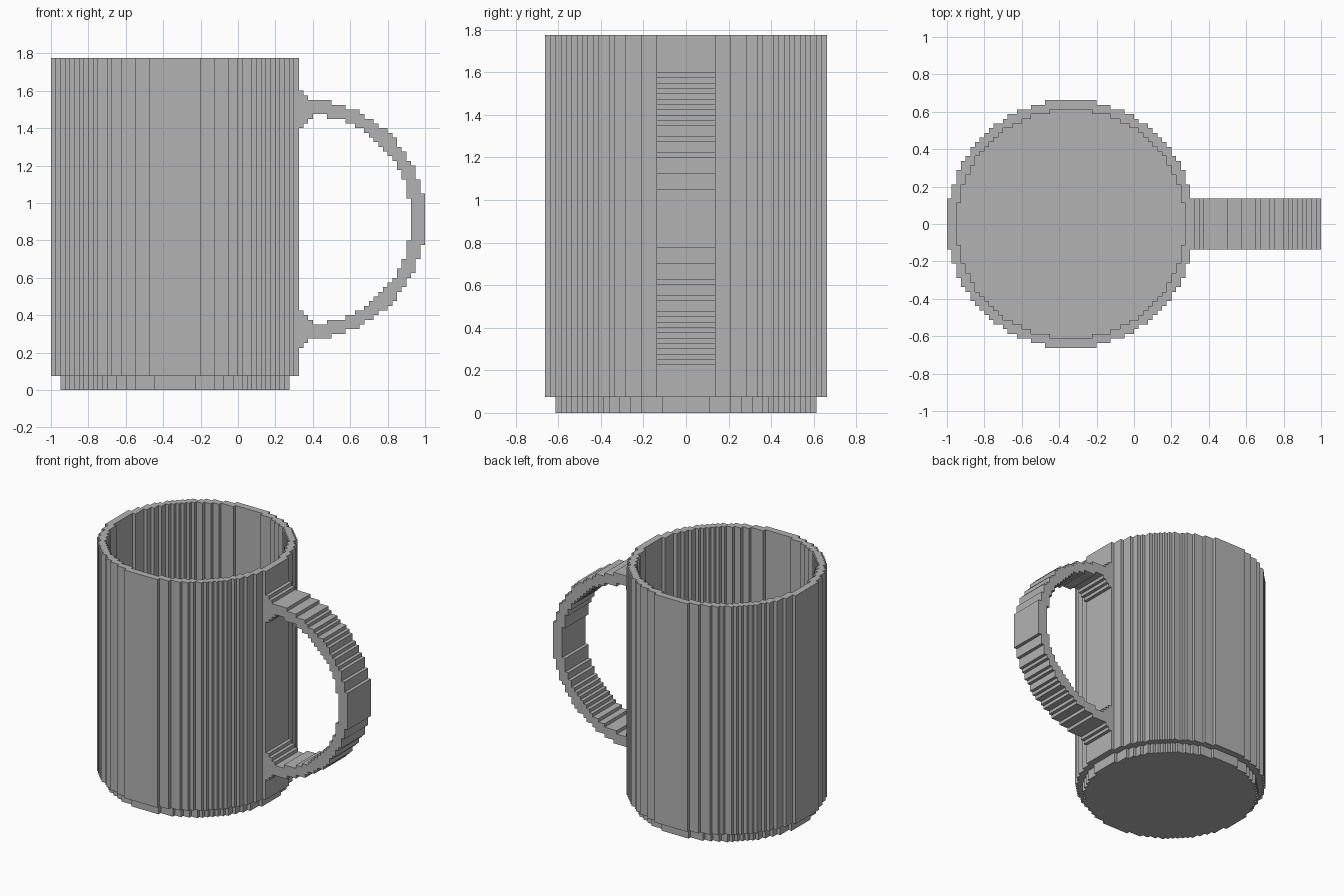
import bpy
import bmesh
import math

if "Cube" in bpy.data.objects:
    bpy.data.objects.remove(bpy.data.objects["Cube"], do_unlink=True)

S = 0.025            # edge of one block; all sizes below are in blocks
MUG_X = -13.5        # axis of the cup
WALL_X = 13          # where the handle meets the cup
RING_X, RING_Z = 14.5, 36.5   # centre of the handle ring
HALF_WIDTH = 5.5

grey = bpy.data.materials.new("grey clay")
grey.use_nodes = True
grey.diffuse_color = (0.45, 0.45, 0.45, 1)
grey.node_tree.nodes["Principled BSDF"].inputs["Base Color"].default_value = (0.45, 0.45, 0.45, 1)


def quarter(radius):
    """Stepped quarter circle, from the top flat to the right flat."""
    pts, width = [], None
    for k in range(int(radius), -1, -1):
        new = int(math.sqrt(radius ** 2 - k ** 2)) + 0.5
        if new != width:
            if width:
                pts.append((width, k + 0.5))
            pts.append((new, k + 0.5))
            width = new
    return pts


def disc(radius):
    """Whole stepped circle, clockwise."""
    q = quarter(radius)
    half = q + [(x, -y) for x, y in reversed(q)]
    return half + [(-x, y) for x, y in reversed(half)]


def loop(bm, points):
    return [bm.verts.new([c * S for c in p]) for p in points]


def sides(bm, a, b):
    n = len(a)
    for i in range(n):
        j = (i + 1) % n
        bm.faces.new((a[i], a[j], b[j], b[i]))


def ring_cap(bm, a, b):
    """Flat ring between two stepped loops at one height."""
    edges = [bm.edges.get((l[i - 1], l[i])) for l in (a, b) for i in range(len(l))]
    bmesh.ops.triangle_fill(bm, edges=edges, use_beauty=True)


def finish(bm, name):
    bmesh.ops.recalc_face_normals(bm, faces=bm.faces)
    mesh = bpy.data.meshes.new(name)
    bm.to_mesh(mesh)
    bm.free()
    mesh.materials.append(grey)
    obj = bpy.data.objects.new(name, mesh)
    bpy.context.collection.objects.link(obj)
    return obj


# Cup: recessed foot, outer wall, rim, inner wall and floor
bm = bmesh.new()
outer, inner = disc(26.5), disc(24.5)


def level(outline, z):
    return loop(bm, [(x + MUG_X, y, z) for x, y in outline])


foot, foot_top = level(inner, 0), level(inner, 3)
wall, rim = level(outer, 3), level(outer, 71)
rim_inner, floor = level(inner, 71), level(inner, 5)
sides(bm, foot, foot_top)
sides(bm, wall, rim)
sides(bm, rim_inner, floor)
ring_cap(bm, foot_top, wall)
ring_cap(bm, rim, rim_inner)
bm.faces.new(foot)
bm.faces.new(floor)
finish(bm, "cup")

# Handle: stepped ring with flared roots, mirrored top to bottom
outer_root = [(13, 64), (14, 64), (14, 63), (15, 63), (15, 62)]
inner_root = [(13, 56), (14, 56), (14, 57), (15, 57), (15, 58), (16, 58), (16, 59)]


def arc(root, radius):
    top = root + [(x + RING_X, z + RING_Z) for x, z in quarter(radius)]
    return top + [(x, 2 * RING_Z - z) for x, z in reversed(top)]


profile = arc(outer_root, 25.5) + arc(inner_root, 22.5)[::-1]
bm = bmesh.new()
front = loop(bm, [(x, -HALF_WIDTH, z) for x, z in profile])
back = loop(bm, [(x, HALF_WIDTH, z) for x, z in profile])
sides(bm, front, back)
bm.faces.new(front)
bm.faces.new(back)
bmesh.ops.recalc_face_normals(bm, faces=bm.faces)
# Open the ends that sit against the cup
ends = [f for f in bm.faces if all(abs(v.co.x - WALL_X * S) < 0.001 for v in f.verts)]
bmesh.ops.delete(bm, geom=ends, context="FACES")
finish(bm, "handle")
